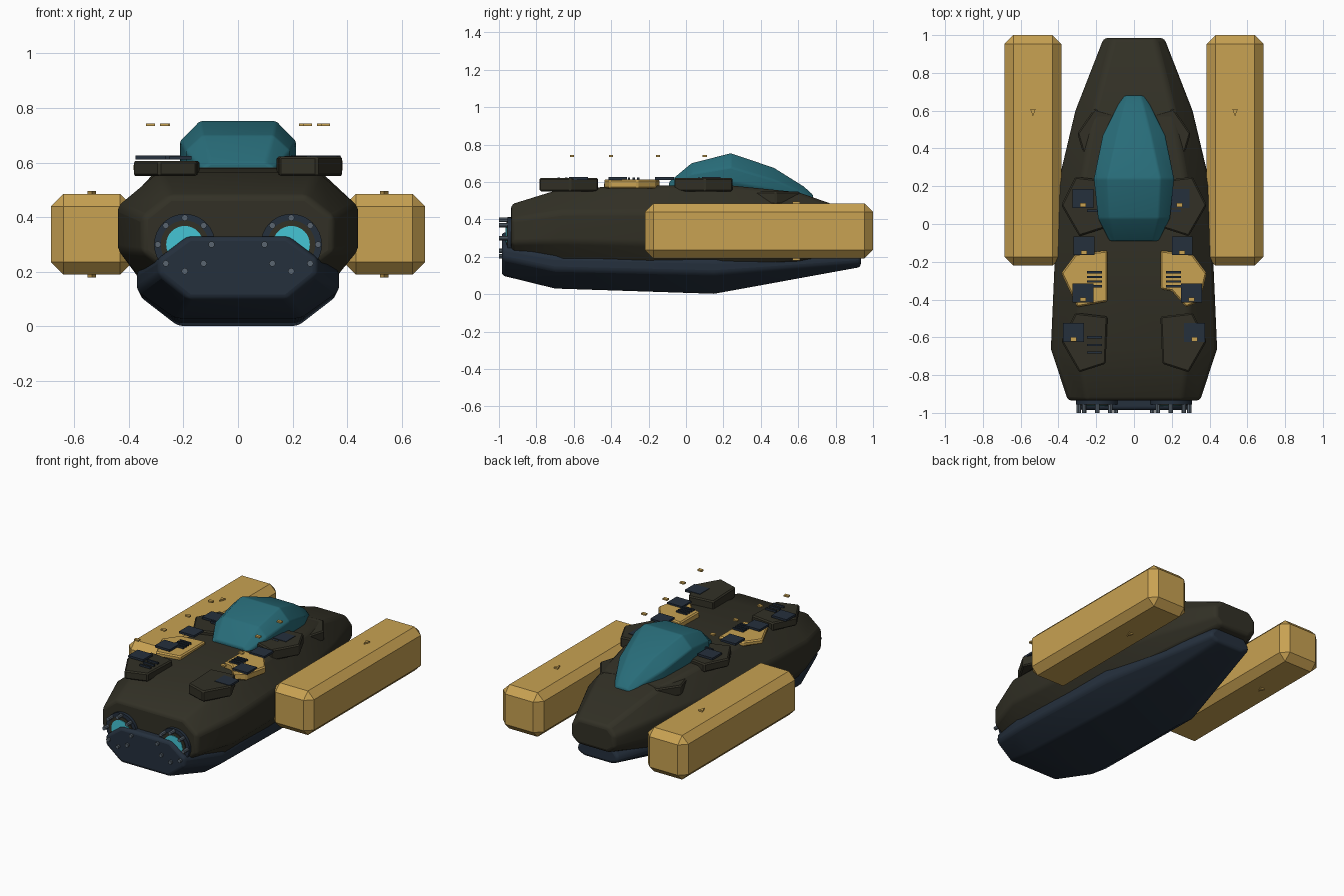
import bpy, bmesh, math
from mathutils import Matrix, Vector

cube = bpy.data.objects.get("Cube")
if cube:
    bpy.data.objects.remove(cube, do_unlink=True)


def material(name, r, g, b):
    m = bpy.data.materials.new(name)
    m.use_nodes = True
    m.diffuse_color = (r, g, b, 1)
    m.node_tree.nodes["Principled BSDF"].inputs["Base Color"].default_value = (r, g, b, 1)
    return m


OLIVE = material("dark olive", .032, .030, .019)
NAVY = material("dark navy", .018, .029, .046)
GOLD = material("gold", .58, .36, .085)
TEAL = material("canopy teal", .021, .15, .19)
GLOW = material("engine glow", .06, .56, .66)
STEEL = material("steel", .10, .13, .16)


def finish(name, bm, mat, bevel=0, segments=1, smooth=None):
    bmesh.ops.recalc_face_normals(bm, faces=bm.faces)
    me = bpy.data.meshes.new(name)
    bm.to_mesh(me)
    bm.free()
    me.materials.append(mat)
    ob = bpy.data.objects.new(name, me)
    bpy.context.collection.objects.link(ob)
    if smooth:
        me.shade_smooth()
        me.set_sharp_from_angle(angle=math.radians(smooth))
    if bevel:
        mod = ob.modifiers.new("Bevel", "BEVEL")
        mod.width = bevel
        mod.segments = segments
        mod.limit_method = "ANGLE"
        mod.angle_limit = math.radians(25)
    return ob


def loft(name, stations, mat, bevel):
    """Eight-sided body; station = y, side/top/bottom half widths, four heights."""
    bm = bmesh.new()
    rings = []
    for y, side, top, bottom, z0, z1, z2, z3 in stations:
        half = [(bottom, z0), (side, z1), (side, z2), (top, z3)]
        outline = half + [(-x, z) for x, z in reversed(half)]
        rings.append([bm.verts.new((x, y, z)) for x, z in outline])
    for a, b in zip(rings, rings[1:]):
        for i in range(8):
            j = (i + 1) % 8
            bm.faces.new((a[i], a[j], b[j], b[i]))
    bm.faces.new(rings[0])
    bm.faces.new(rings[-1])
    return finish(name, bm, mat, bevel, 3, 40)


def box(name, center, size, mat, bevel=0):
    bm = bmesh.new()
    bmesh.ops.create_cube(bm, size=1, matrix=Matrix.Translation(center) @ Matrix.Diagonal((*size, 1)))
    return finish(name, bm, mat, bevel)


def prism(name, outline, z0, z1, mat, bevel=.008):
    bm = bmesh.new()
    face = bm.faces.new([bm.verts.new((x, y, z0)) for x, y in outline])
    top = bmesh.ops.extrude_face_region(bm, geom=[face])["geom"]
    bmesh.ops.translate(bm, vec=(0, 0, z1 - z0), verts=[v for v in top if isinstance(v, bmesh.types.BMVert)])
    return finish(name, bm, mat, bevel)


def rod(name, center, radius, depth, mat, sides=12):
    """Cylinder along y."""
    bm = bmesh.new()
    turn = Matrix.Translation(center) @ Matrix.Rotation(math.pi / 2, 4, "X")
    bmesh.ops.create_cone(bm, cap_ends=True, segments=sides, radius1=radius,
                          radius2=radius, depth=depth, matrix=turn)
    return finish(name, bm, mat, 0, 1, 40)


# Main body, keel and canopy
loft("upper_hull", [
    (-.935, .35, .25, .25, .20, .27, .40, .48),
    (-.66, .44, .29, .33, .145, .28, .44, .565),
    (-.20, .42, .29, .33, .13, .27, .44, .58),
    (.20, .405, .28, .31, .125, .27, .43, .585),
    (.60, .31, .21, .24, .17, .27, .42, .545),
    (.985, .16, .11, .11, .24, .28, .36, .41)], OLIVE, .02)
loft("lower_hull", [
    (-.985, .29, .18, .18, .10, .19, .25, .33),
    (-.70, .37, .25, .23, .03, .13, .20, .33),
    (.15, .36, .25, .22, .002, .11, .18, .30),
    (.935, .15, .11, .10, .145, .165, .20, .25)], NAVY, .02)
loft("canopy", [
    (-.09, .13, .10, .12, .54, .565, .58, .60),
    (.03, .19, .13, .16, .54, .59, .645, .70),
    (.24, .212, .14, .17, .54, .60, .68, .753),
    (.47, .165, .09, .14, .51, .56, .61, .675),
    (.63, .085, .05, .07, .47, .50, .54, .575),
    (.68, .055, .035, .05, .46, .48, .51, .53)], TEAL, .012)

for s, side in ((1, "left"), (-1, "right")):
    # Side pods with small studs
    box(f"{side}_pod", (s * .535, .39, .338), (.30, 1.22, .295), GOLD, .046)
    for z, d in ((.485, 1), (.19, -1)):
        prism(f"{side}_pod_stud", [(s * .535, .57), (s * .52, .61), (s * .55, .61)],
              z, z + d * .01, GOLD, 0)

    # Armour plates
    top = .622 if s > 0 else .606
    for y, name in ((-.63, "front"), (.09, "middle")):
        prism(f"{side}_{name}_plate", [
            (s * .14, y + .14), (s * .31, y + .16), (s * .385, y + .01),
            (s * .29, y - .155), (s * .15, y - .11)], .55, top, OLIVE)
    prism(f"{side}_rear_plate", [
        (s * .10, .58), (s * .21, .61), (s * .30, .48), (s * .25, .31), (s * .10, .34)],
        .48, .548, OLIVE)
    gold_tail = ([(.35, -.41), (.275, -.44), (.20, -.355), (.14, -.345)] if s > 0
                 else [(.30, -.44), (.14, -.41)])
    prism(f"{side}_gold_plate", [(s * x, y) for x, y in
          [(.14, -.14), (.31, -.16), (.385, -.26)] + gold_tail], .565, top - .008, GOLD)

    # Hatch slabs with markers floating above
    hatch_x = (.32, .305, .255, .24) if s > 0 else (.32, .27, .265, .27)
    for x, y in zip(hatch_x, (-.575, -.365, -.115, .135)):
        box(f"{side}_hatch", (s * x, y, .618), (.11, .10, .014), NAVY)
        box(f"{side}_marker", (s * x, y - .035, .738), (.032, .022, .01), GOLD)

    # Vent slats
    vents = [-.255, -.28, -.305, -.33, .07]
    if s < 0:
        vents += [-.6, -.64, -.68]
    for y in vents:
        box(f"{side}_vent_slat", (s * .21, y, .617), (.08, .012, .012), NAVY)

    # Engine nozzle: glow disc, rim and eight bolts
    center = Vector((s * .195, -.94, .30))
    rod(f"{side}_engine_housing", center, .112, .03, NAVY, 32)
    rod(f"{side}_engine_recess", center + Vector((0, -.012, 0)), .088, .016, OLIVE, 32)
    rod(f"{side}_engine_glow", center + Vector((0, -.02, 0)), .068, .008, GLOW, 32)
    for k in range(8):
        a = k * math.pi / 4
        spot = center + Vector((math.cos(a) * .098, -.03, math.sin(a) * .098))
        rod(f"{side}_engine_bolt", spot, .012, .06, STEEL, 8)
